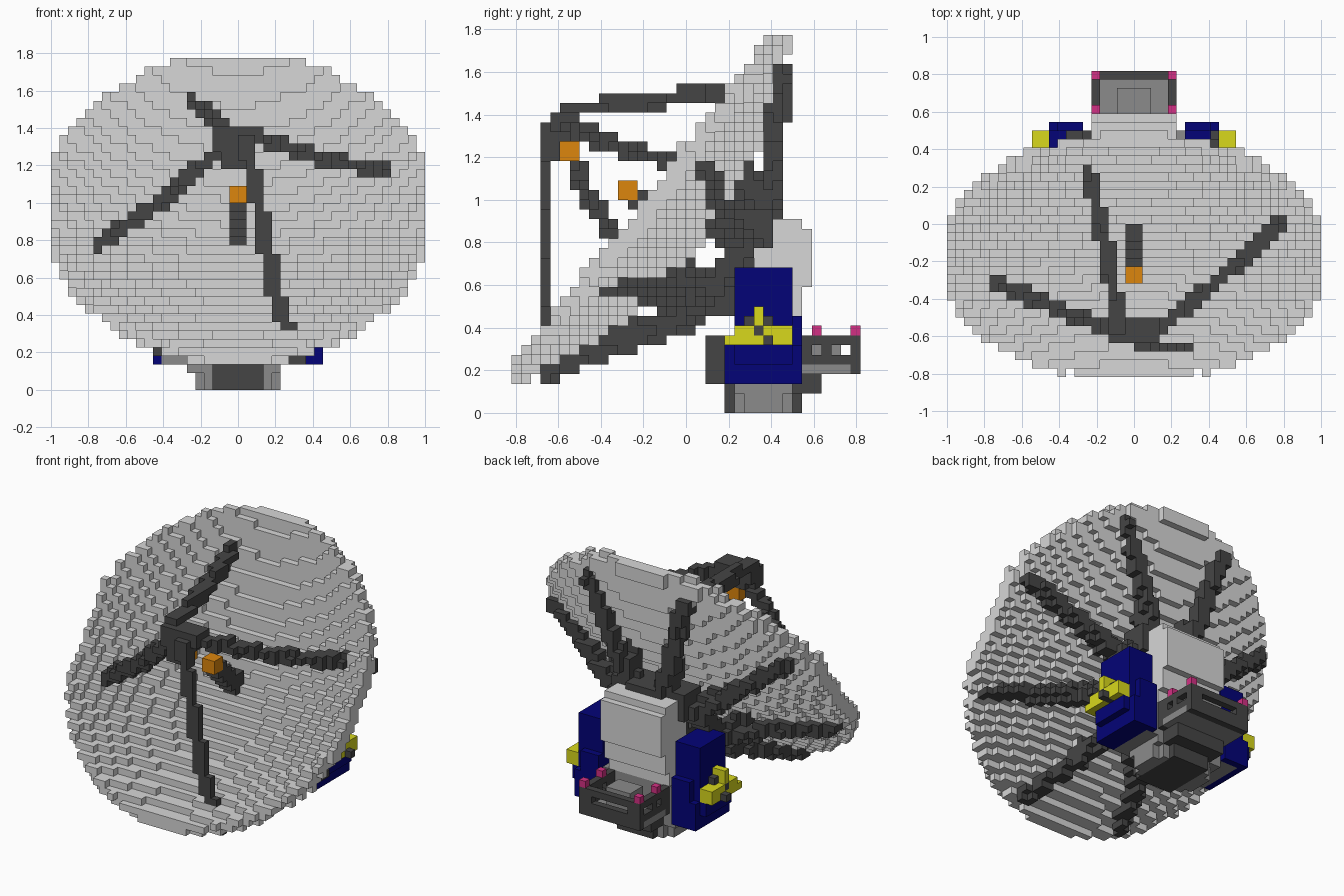
import bpy, bmesh, math
from mathutils import Vector

if "Cube" in bpy.data.objects:
    bpy.data.objects.remove(bpy.data.objects["Cube"], do_unlink=True)

V = 1 / 22                      # edge length of one block
taken = {}                      # cell -> part that owns it
parts = {}                      # part name -> (material, cells)


def material(name, colour):
    m = bpy.data.materials.new(name)
    m.use_nodes = True
    m.diffuse_color = (*colour, 1)
    m.node_tree.nodes["Principled BSDF"].inputs["Base Color"].default_value = (*colour, 1)
    return m


LIGHT = material("light grey", (0.68, 0.68, 0.68))
MID = material("mid grey", (0.26, 0.26, 0.26))
DARK = material("dark grey", (0.06, 0.06, 0.06))
BLUE = material("navy blue", (0.001, 0.001, 0.185))
YELLOW = material("yellow", (0.69, 0.69, 0.012))
PINK = material("pink", (0.65, 0.03, 0.23))
ORANGE = material("orange", (0.72, 0.24, 0.004))


def add(name, mat, cells):
    """Give free cells to a part; earlier parts keep theirs."""
    own = parts.setdefault(name, (mat, set()))[1]
    for c in cells:
        if c not in taken and c[2] >= 0:
            taken[c] = name
            own.add(c)


def centre(c):
    return Vector([(n + 0.5) * V for n in c])


def box(x0, x1, y0, y1, z0, z1):
    a = [round(v / V) for v in (x0, x1, y0, y1, z0, z1)]
    return {(i, j, k) for i in range(a[0], a[1])
            for j in range(a[2], a[3]) for k in range(a[4], a[5])}


def bar(points, radius):
    """Blocks whose centres lie close to a polyline."""
    cells = set()
    for p, q in zip(points, points[1:]):
        p, q = Vector(p), Vector(q)
        d = q - p
        n = int(d.length / (V * 0.4)) + 1
        for s in range(n + 1):
            m = p + d * s / n
            base = [math.floor(v / V) for v in m]
            for i in range(-1, 2):
                for j in range(-1, 2):
                    for k in range(-1, 2):
                        c = (base[0] + i, base[1] + j, base[2] + k)
                        if (centre(c) - m).length < radius:
                            cells.add(c)
    return cells


# Dish frame: centre of the rim, backward axis and upward direction in its plane
C = Vector((0, -0.17, 0.96))
BACK = Vector((0, 0.787, -0.617))
UP = Vector((0, 0.617, 0.787))
DEPTH = 0.25


def on_dish(angle, r, back):
    return (C + Vector((1, 0, 0)) * r * math.sin(angle)
            + UP * r * math.cos(angle) + BACK * back)


# Parabolic reflector shell
shell = set()
for i in range(-22, 22):
    for j in range(-18, 12):
        for k in range(3, 39):
            rel = centre((i, j, k)) - C
            a = rel.dot(BACK)
            r2 = rel.x ** 2 + rel.dot(UP) ** 2
            if r2 < 1.035 ** 2 and abs(a - DEPTH * (1 - r2)) < 0.05:
                shell.add((i, j, k))
add("dish", LIGHT, shell)

# Feed horn at the middle of the dish
add("feed_tip", ORANGE, box(-0.045, 0.045, -0.32, -0.23, 1.0, 1.09))
add("feed_horn", DARK, bar([(0, -0.22, 0.98), (0, -0.02, 0.82)], 0.06))

# Apex receiver in front of the dish and its four legs
add("receiver_tip", ORANGE, box(-0.045, 0.045, -0.59, -0.5, 1.18, 1.27))
add("receiver", DARK, box(-0.09, 0.09, -0.64, -0.59, 1.18, 1.41)
    | box(-0.09, 0.09, -0.59, -0.5, 1.27, 1.41)
    | box(-0.136, 0.136, -0.64, -0.5, 1.32, 1.41))
legs = {
    "upper_leg": [(-0.27, 0.36, 1.56), (-0.2, 0.1, 1.5), (-0.14, -0.2, 1.46), (-0.07, -0.57, 1.42)],
    "left_leg": [(0.83, 0.05, 1.16), (0.48, -0.28, 1.23), (0.1, -0.58, 1.36)],
    "right_leg": [(-0.75, -0.31, 0.78), (-0.42, -0.45, 1.0), (-0.08, -0.58, 1.3)],
    "lower_leg": [(0.26, -0.659, 0.35), (0.2, -0.659, 0.52), (0.09, -0.659, 1.1), (0.04, -0.659, 1.34)],
}
for name, path in legs.items():
    add(name, DARK, bar(path, 0.045))

# Hub behind the dish and the column that carries it
add("hub", DARK, box(-0.18, 0.18, 0.23, 0.32, 0.36, 0.77)
    | box(-0.27, 0.27, 0.23, 0.41, 0.77, 0.95))
add("front_column", DARK, box(-0.18, 0.18, 0.09, 0.23, 0.14, 0.36)
    | box(-0.18, 0.18, 0.09, 0.23, 0.45, 0.64))

# Mount body between the arms
add("mount_body", LIGHT, box(-0.23, 0.23, 0.32, 0.5, 0.36, 0.91)
    | box(-0.23, 0.23, 0.5, 0.545, 0.45, 0.91)
    | box(-0.23, 0.23, 0.545, 0.59, 0.59, 0.87))

# Cross beam under the arms
add("cross_beam", MID, box(-0.41, 0.32, 0.18, 0.5, 0.14, 0.23)
    | box(-0.27, 0.27, 0.18, 0.5, 0.23, 0.36))

# Side arms with yellow fittings
for side, s in (("left", 1), ("right", -1)):
    def sided(cells):
        return cells if s > 0 else {(-1 - i, j, k) for i, j, k in cells}
    add(side + "_arm", BLUE, sided(
        box(0.27, 0.455, 0.18, 0.545, 0.14, 0.32)
        | box(0.27, 0.41, 0.23, 0.545, 0.32, 0.455)
        | box(0.27, 0.455, 0.23, 0.5, 0.32, 0.68)
        | box(0.455, 0.5, 0.23, 0.5, 0.23, 0.32)))
    add(side + "_fitting_bolts", DARK, sided(
        box(0.5, 0.59, 0.364, 0.41, 0.32, 0.364)
        | box(0.5, 0.545, 0.32, 0.364, 0.364, 0.41)
        | box(0.455, 0.5, 0.27, 0.32, 0.41, 0.455)
        | box(0.455, 0.5, 0.364, 0.41, 0.41, 0.455)))
    add(side + "_fitting", YELLOW, sided(
        box(0.455, 0.545, 0.18, 0.5, 0.32, 0.364)
        | box(0.455, 0.545, 0.23, 0.5, 0.364, 0.41)
        | box(0.455, 0.545, 0.32, 0.364, 0.41, 0.5)))

# Eight back ribs with braces, joined by a ring
ring = []
for n in range(8):
    t = math.radians(26 + 45 * n)
    inner = on_dish(t, 0.33, 0.46)
    ring.append(inner)
    reach = 0.45 if math.cos(t) > -0.5 else 0.6
    add("back_ribs", DARK, bar([on_dish(t, 0.95, 0.095), inner], 0.05))
    add("rib_braces", DARK, bar([on_dish(t, reach, 0.22), inner], 0.055))
add("rib_ring", DARK, bar(ring + ring[:1], 0.06))

# Rear platform: floor, slotted rails, equipment box and corner lamps
add("platform_floor", MID, box(-0.23, 0.23, 0.545, 0.773, 0.18, 0.23)
    | box(-0.09, 0.09, 0.6, 0.73, 0.23, 0.364))
walls = box(-0.23, 0.23, 0.5, 0.82, 0.18, 0.364) - box(-0.18, 0.18, 0.5, 0.77, 0.18, 0.364)
slots = (box(-0.23, 0.23, 0.59, 0.64, 0.27, 0.32) | box(-0.23, 0.23, 0.68, 0.77, 0.27, 0.32)
         | box(-0.14, 0.14, 0.77, 0.82, 0.27, 0.32))
add("platform_rails", DARK, walls - slots)
for x in (-0.23, 0.182):
    for y in (0.59, 0.773):
        add("corner_lamps", PINK, box(x, x + V, y, y + V, 0.364, 0.41))

# Turntable and foot
add("turntable", DARK, box(-0.18, 0.18, 0.09, 0.64, 0.14, 0.18)
    | box(-0.18, 0.18, 0.455, 0.64, 0.09, 0.14))
add("foot_core", DARK, box(-0.14, 0.14, 0.18, 0.545, 0, 0.14))
add("foot", MID, box(-0.18, 0.18, 0.23, 0.5, 0, 0.14)
    | box(-0.23, 0.23, 0.27, 0.455, 0, 0.14)
    | box(-0.27, 0.23, 0.23, 0.5, 0.09, 0.14))

# Turn each part into a mesh of its exposed block faces
for name, (mat, cells) in parts.items():
    bm = bmesh.new()
    verts = {}

    def vert(c):
        if c not in verts:
            verts[c] = bm.verts.new([n * V for n in c])
        return verts[c]

    for c in cells:
        for axis in range(3):
            u, w = (axis + 1) % 3, (axis + 2) % 3
            for step in (-1, 1):
                nb = list(c)
                nb[axis] += step
                if tuple(nb) in taken:
                    continue
                corners = []
                for du, dw in ((0, 0), (1, 0), (1, 1), (0, 1)):
                    p = list(c)
                    p[axis] += step > 0
                    p[u] += du
                    p[w] += dw
                    corners.append(vert(tuple(p)))
                bm.faces.new(corners if step > 0 else corners[::-1])
    mesh = bpy.data.meshes.new(name)
    bm.to_mesh(mesh)
    bm.free()
    mesh.materials.append(mat)
    bpy.context.scene.collection.objects.link(bpy.data.objects.new(name, mesh))
